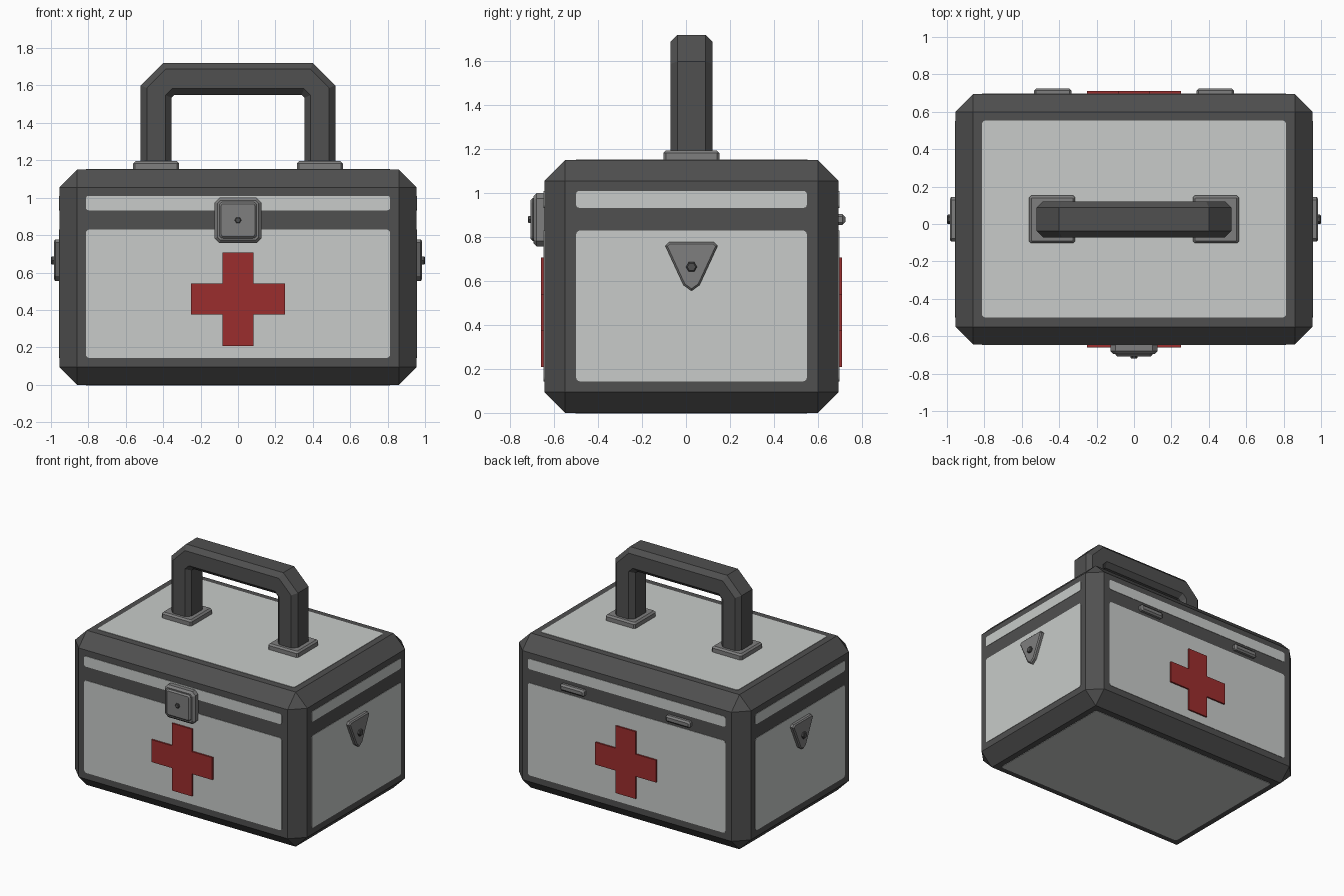
import bpy, bmesh, math
from mathutils import Matrix, Vector

if "Cube" in bpy.data.objects:
    bpy.data.objects.remove(bpy.data.objects["Cube"])


def material(name, rgb):
    m = bpy.data.materials.new(name)
    m.diffuse_color = (*rgb, 1)
    m.use_nodes = True
    m.node_tree.nodes["Principled BSDF"].inputs["Base Color"].default_value = m.diffuse_color
    return m


LIGHT = material("light_grey", (0.58, 0.60, 0.585))
DARK = material("dark_grey", (0.08, 0.08, 0.08))
METAL = material("mid_grey", (0.21, 0.21, 0.21))
RED = material("red", (0.33, 0.027, 0.027))

# body size and centre
HX, HY, H, CY, CH = 0.955, 0.67, 1.15, 0.025, 0.095


def frame(u, v, origin):
    u, v = Vector(u), Vector(v)
    m = Matrix((u, v, u.cross(v))).transposed().to_4x4()
    m.translation = origin
    return m


# local frames: u right, v up, w outward from each body face
FRONT = frame((1, 0, 0), (0, 0, 1), (0, CY - HY, 0))
BACK = frame((-1, 0, 0), (0, 0, 1), (0, CY + HY, 0))
RIGHT = frame((0, 1, 0), (0, 0, 1), (HX, CY, 0))
LEFT = frame((0, -1, 0), (0, 0, 1), (-HX, CY, 0))
TOP = frame((1, 0, 0), (0, 1, 0), (0, CY, H))
BOTTOM = frame((1, 0, 0), (0, -1, 0), (0, CY, 0))
MIDDLE = frame((1, 0, 0), (0, 0, 1), (0, CY, 0))


def finish(name, bm, mat, mtx=Matrix()):
    bmesh.ops.recalc_face_normals(bm, faces=bm.faces[:])
    bm.transform(mtx)
    me = bpy.data.meshes.new(name)
    bm.to_mesh(me)
    bm.free()
    me.materials.append(mat)
    ob = bpy.data.objects.new(name, me)
    bpy.context.collection.objects.link(ob)
    return ob


def prism(name, fr, pts, w0, w1, mat, bevel=0, both=False):
    """Extrude an outline outward from w0 to w1 and chamfer its rim."""
    bm = bmesh.new()
    base = bm.faces.new([bm.verts.new((u, v, w0)) for u, v in pts])
    ext = bmesh.ops.extrude_face_region(bm, geom=[base], use_keep_orig=True)
    for v in ext["geom"]:
        if isinstance(v, bmesh.types.BMVert):
            v.co.z = w1
    if bevel:
        levels = (w0, w1) if both else (w1,)
        rim = [e for e in bm.edges for w in levels
               if all(abs(v.co.z - w) < 1e-5 for v in e.verts)]
        bmesh.ops.bevel(bm, geom=rim, offset=bevel, segments=1,
                        profile=0.5, affect='EDGES')
    return finish(name, bm, mat, fr)


def rect(u, v0, v1, r, n=3, cu=0):
    """Rectangle with rounded (n > 1) or cut (n = 1) corners."""
    pts = []
    corners = ((u - r, v1 - r), (r - u, v1 - r), (r - u, v0 + r), (u - r, v0 + r))
    for i, (x, y) in enumerate(corners):
        for k in range(n + 1):
            a = math.pi / 2 * (i + k / n)
            pts.append((cu + x + r * math.cos(a), y + r * math.sin(a)))
    return pts


def hexagon(u, v, r):
    return [(u + r * math.cos(i * math.pi / 3), v + r * math.sin(i * math.pi / 3))
            for i in range(6)]


# body: chamfered box
bm = bmesh.new()
bmesh.ops.create_cube(bm, size=1)
bm.transform(Matrix.Translation((0, CY, H / 2)) @ Matrix.Diagonal((2 * HX, 2 * HY, H, 1)))
bmesh.ops.bevel(bm, geom=bm.edges[:], offset=CH, segments=1, profile=0.5, affect='EDGES')
finish("case_body", bm, DARK)

# light panels on every face
T = 0.003
for side, fr, hw in (("front", FRONT, 0.813), ("back", BACK, 0.813),
                     ("right", RIGHT, 0.525), ("left", LEFT, 0.525)):
    prism(side + "_lower_panel", fr, rect(hw, 0.143, 0.83, 0.018), -T, T, LIGHT)
    prism(side + "_lid_panel", fr, rect(hw, 0.933, 1.01, 0.014), -T, T, LIGHT)
for side, fr in (("top", TOP), ("bottom", BOTTOM)):
    prism(side + "_panel", fr, rect(0.813, -0.525, 0.528, 0.018), -T, T, LIGHT)

# red crosses front and back
a, b, c = 0.083, 0.25, 0.458
cross = [(b, -a), (b, a), (a, a), (a, b), (-a, b), (-a, a),
         (-b, a), (-b, -a), (-a, -a), (-a, -b), (a, -b), (a, -a)]
cross = [(u, v + c) for u, v in cross]
prism("front_cross", FRONT, cross, -T, 0.015, RED)
prism("back_cross", BACK, cross, -T, 0.015, RED)

# carrying handle
half = [(0.355, H), (0.52, H), (0.52, 1.6), (0.4, 1.72)]
inner = [(0.34, 1.55), (0.355, 1.535)]
arch = (half + [(-u, v) for u, v in half[::-1]]
        + [(-u, v) for u, v in inner[::-1]] + inner)
prism("handle", MIDDLE, arch, -0.0965, 0.0965, DARK, 0.033, both=True)

# handle mounts and rear hinges, mirrored in x
for side, s in (("right", 1), ("left", -1)):
    prism(side + "_handle_mount", TOP, rect(0.123, -0.127, 0.127, 0.01, 1, s * 0.438),
          -T, 0.045, METAL, 0.012)
    prism(side + "_hinge", BACK, rect(0.1, 0.856, 0.904, 0.01, 1, s * 0.435),
          -T, 0.03, METAL, 0.012)

# front latch
prism("latch_base", FRONT, rect(0.125, 0.758, 1.0, 0.025, 1), -T, 0.05, METAL, 0.015)
prism("latch_plate", FRONT, rect(0.1, 0.783, 0.977, 0.02), 0.04, 0.063, METAL, 0.01)
prism("latch_screw", FRONT, hexagon(0, 0.88, 0.018), 0.05, 0.075, DARK, 0.004)

# triangular side brackets with screws
bracket = [(0.102, 0.777), (-0.102, 0.777), (-0.119, 0.76), (-0.037, 0.582),
           (0, 0.555), (0.037, 0.582), (0.119, 0.76)]
for side, fr in (("right", RIGHT), ("left", LEFT)):
    prism(side + "_bracket", fr, bracket, -T, 0.03, METAL, 0.008)
    prism(side + "_bracket_screw", fr, hexagon(0, 0.664, 0.025), 0.02, 0.045, DARK, 0.005)
